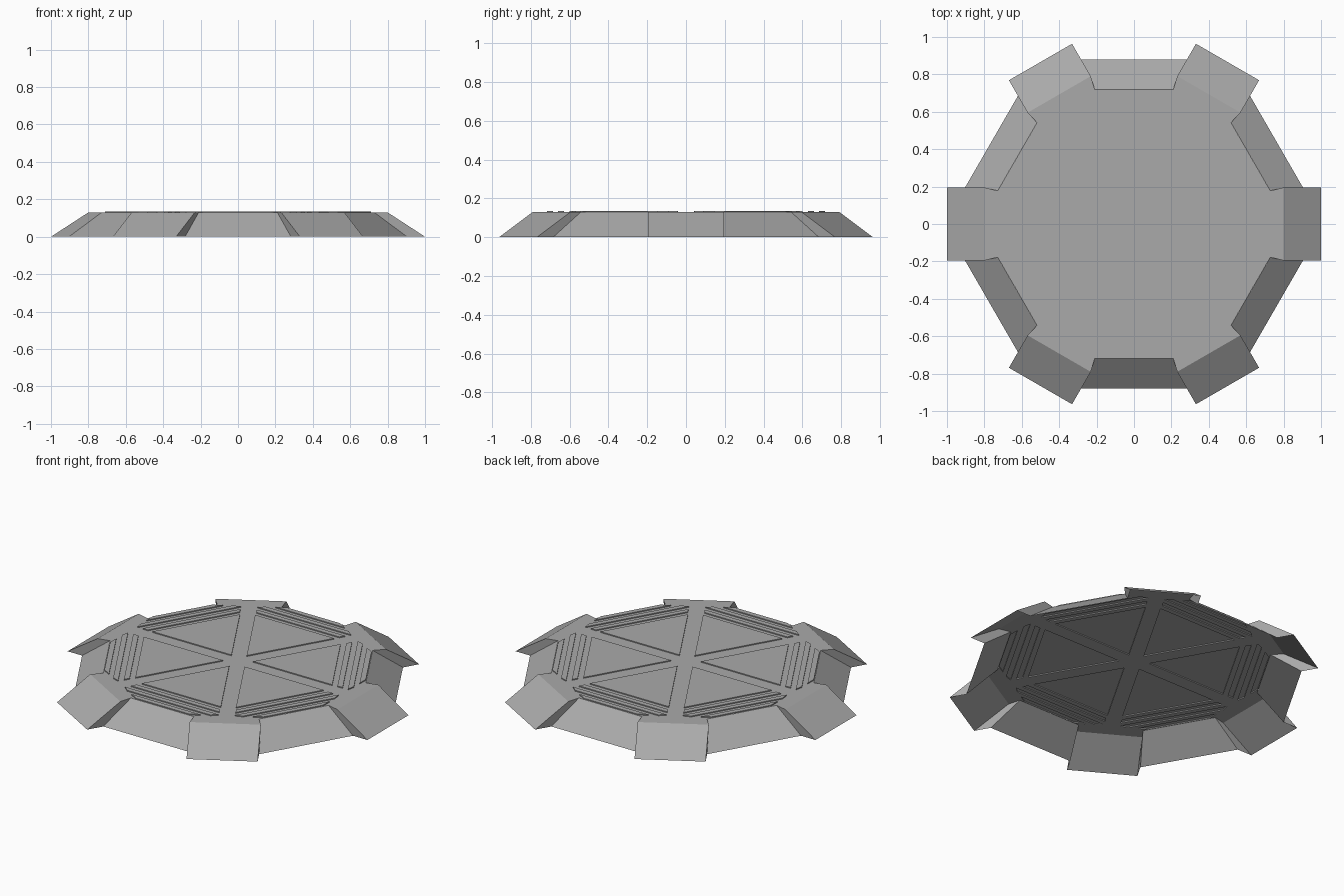
import bpy, bmesh, math
from mathutils import Vector, Matrix

if "Cube" in bpy.data.objects:
    bpy.data.objects.remove(bpy.data.objects["Cube"], do_unlink=True)

DECK = 0.13          # height of the deck sheet
RAISE = 0.006        # relief of panels and slats
COS, SIN, TAN = (f(math.radians(30)) for f in (math.cos, math.sin, math.tan))

grey = bpy.data.materials.new("plain_grey")
grey.use_nodes = True
colour = (0.4, 0.4, 0.4, 1)
grey.diffuse_color = colour
grey.node_tree.nodes["Principled BSDF"].inputs["Base Color"].default_value = colour


def finish(name, bm):
    mesh = bpy.data.meshes.new(name)
    bm.to_mesh(mesh)
    bm.free()
    mesh.materials.append(grey)
    obj = bpy.data.objects.new(name, mesh)
    bpy.context.collection.objects.link(obj)
    return obj


def sixfold(start=0):
    return [Matrix.Rotation(math.radians(start + 60 * i), 4, 'Z') for i in range(6)]


def add_faces(bm, turn, faces):
    for pts in faces:
        bm.faces.new([bm.verts.new(turn @ Vector(p)) for p in pts])


# Foot profile: rim on the ground, shoulder and neck on the deck
RIM, SHOULDER, NECK = (1.0, 0.195), (0.80, 0.195), (0.7285, 0.178)
WALL_TOP, WALL_FOOT = 0.72, 0.88
wall_r = (WALL_FOOT - RIM[1] * SIN) / COS      # where a foot meets the wall base


def foot_side(s):
    pts = [(RIM[0], s * RIM[1], 0), (SHOULDER[0], s * SHOULDER[1], DECK),
           (NECK[0], s * NECK[1], DECK), (wall_r, s * RIM[1], 0)]
    return pts if s < 0 else pts[::-1]


# Six feet, open underneath
bm = bmesh.new()
for turn in sixfold():
    slope = [(RIM[0], -RIM[1], 0), (RIM[0], RIM[1], 0),
             (SHOULDER[0], SHOULDER[1], DECK), (SHOULDER[0], -SHOULDER[1], DECK)]
    shoulder = [(SHOULDER[0], -SHOULDER[1], DECK), (SHOULDER[0], SHOULDER[1], DECK),
                (NECK[0], NECK[1], DECK), (NECK[0], -NECK[1], DECK)]
    add_faces(bm, turn, [slope, shoulder, foot_side(-1), foot_side(1)])
finish("feet", bm)

# Six sloping skirt walls between the feet
bm = bmesh.new()
top_half = NECK[0] * SIN - NECK[1] * COS
foot_half = wall_r * SIN - RIM[1] * COS
for turn in sixfold(30):
    add_faces(bm, turn, [[(WALL_FOOT, -foot_half, 0), (WALL_FOOT, foot_half, 0),
                          (WALL_TOP, top_half, DECK), (WALL_TOP, -top_half, DECK)]])
finish("skirt_walls", bm)


# Relief outlines within one sector, pointing along +x
def half_width(a):
    to_spoke = (a - 0.09) * TAN
    to_foot = (0.71 - a * COS) / SIN
    return min(to_spoke, to_foot)


def band(a, b):
    wa, wb = half_width(a), half_width(b)
    return [(a, -wa), (b, -wb), (b, wb), (a, wa)]


panel = [(0.083, 0), (0.54, -0.457 * TAN), (0.54, 0.457 * TAN)]
outlines = [panel] + [band(a, a + 0.03) for a in (0.57, 0.63, 0.687)]

# Deck sheet with the relief pressed up out of it
bm = bmesh.new()


def ring(points):
    verts = [bm.verts.new(p) for p in points]
    return verts, [bm.edges.new((v, verts[i - 1])) for i, v in enumerate(verts)]


border = [turn @ Vector((NECK[0], s * NECK[1], DECK))
          for turn in sixfold() for s in (-1, 1)]
edges = ring(border)[1]
raised = []
for turn in sixfold(30):
    for outline in outlines:
        verts, loop = ring([turn @ Vector((x, y, DECK)) for x, y in outline])
        edges += loop
        raised.append(verts)
bmesh.ops.triangle_fill(bm, use_beauty=True, use_dissolve=False,
                        edges=edges, normal=(0, 0, 1))
for verts in raised:
    lifted = [bm.verts.new(v.co + Vector((0, 0, RAISE))) for v in verts]
    bm.faces.new(lifted)
    for i in range(len(verts)):
        bm.faces.new((verts[i - 1], verts[i], lifted[i], lifted[i - 1]))
finish("deck", bm)
